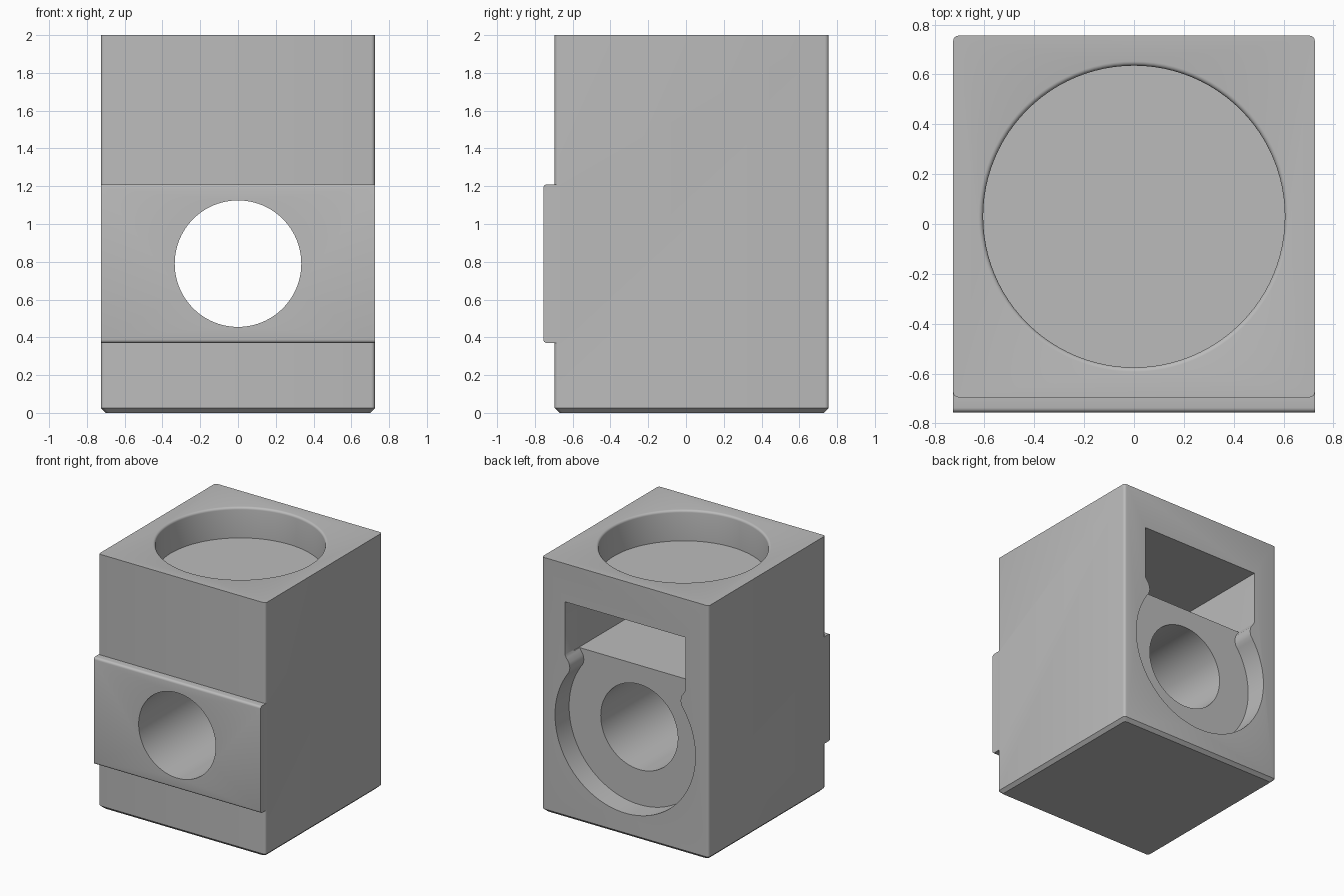
import bpy, bmesh, math
from mathutils import Vector

if "Cube" in bpy.data.objects:
    bpy.data.objects.remove(bpy.data.objects["Cube"], do_unlink=True)

grey = bpy.data.materials.new("plain grey")
grey.use_nodes = True
COLOUR = (0.5, 0.5, 0.5, 1)
grey.diffuse_color = COLOUR
grey.node_tree.nodes["Principled BSDF"].inputs["Base Color"].default_value = COLOUR

W, FRONT, BACK, TOP = 0.725, -0.695, 0.755, 2.0
MID = (FRONT + BACK) / 2
HOLE_Z = 0.79


def finish(bm, name):
    bmesh.ops.recalc_face_normals(bm, faces=bm.faces)
    mesh = bpy.data.meshes.new(name)
    bm.to_mesh(mesh)
    bm.free()
    mesh.materials.append(grey)
    obj = bpy.data.objects.new(name, mesh)
    bpy.context.collection.objects.link(obj)
    return obj


def box(x, y0, y1, z0, z1):
    bm = bmesh.new()
    bmesh.ops.create_cube(bm, size=1)
    for v in bm.verts:
        v.co = Vector((v.co.x * 2 * x, y0 + (v.co.y + 0.5) * (y1 - y0),
                       z0 + (v.co.z + 0.5) * (z1 - z0)))
    return bm


def prism(name, outline, y0, y1):
    """Extrude an x-z outline along y."""
    bm = bmesh.new()
    face = bm.faces.new([bm.verts.new((x, y0, z)) for x, z in outline])
    new = bmesh.ops.extrude_face_region(bm, geom=[face])["geom"]
    bmesh.ops.translate(bm, vec=(0, y1 - y0, 0),
                        verts=[g for g in new if isinstance(g, bmesh.types.BMVert)])
    return finish(bm, name)


def arc(radius, start, end, steps, cz=HOLE_Z):
    return [(radius * math.cos(a), cz + radius * math.sin(a))
            for a in (start + (end - start) * i / steps for i in range(steps + 1))]


def combine(target, other, operation):
    mod = target.modifiers.new(other.name, 'BOOLEAN')
    mod.object, mod.operation, mod.solver = other, operation, 'EXACT'
    bpy.context.view_layer.objects.active = target
    bpy.ops.object.modifier_apply(modifier=mod.name)
    bpy.data.objects.remove(other, do_unlink=True)


# Main block: rounded upright edges and a chamfered foot
bm = box(W, FRONT, BACK, 0.025, TOP)
upright = [e for e in bm.edges if abs(e.verts[0].co.z - e.verts[1].co.z) > 1]
bmesh.ops.bevel(bm, geom=upright, offset=0.02, segments=4, profile=0.5, affect='EDGES')
foot = min(bm.faces, key=lambda f: f.calc_center_median().z)
new = bmesh.ops.extrude_face_region(bm, geom=[foot])["geom"]
bm.faces.remove(foot)
shrink = 1 - 0.025 / W
for v in (g for g in new if isinstance(g, bmesh.types.BMVert)):
    v.co = Vector((v.co.x * shrink, MID + (v.co.y - MID) * shrink, 0))
block = finish(bm, "valve_block")

# Raised band across the front, with softened long edges
bm = box(W, -0.755, FRONT + 0.03, 0.37, 1.21)
front_edges = [e for e in bm.edges if all(v.co.y < -0.75 for v in e.verts)
               and abs(e.verts[0].co.x - e.verts[1].co.x) > 1]
bmesh.ops.bevel(bm, geom=front_edges, offset=0.018, segments=4, profile=0.5, affect='EDGES')
combine(block, finish(bm, "front_band"), 'UNION')

# Round recess in the top, with a filleted rim
rim = [(0.605 + 0.018 * (1 - math.cos(a)), TOP - 0.018 + 0.018 * math.sin(a))
       for a in (math.pi / 2 * i / 4 for i in range(5))]
profile = [(0, 1.76), (0.605, 1.76)] + rim + [(0.623, 2.1), (0, 2.1)]
bm = bmesh.new()
verts = [bm.verts.new((r, MID, z)) for r, z in profile]
edges = [bm.edges.new(pair) for pair in zip(verts, verts[1:])]
bmesh.ops.spin(bm, geom=verts + edges, cent=(0, MID, 0), axis=(0, 0, 1),
               angle=math.tau, steps=96)
bmesh.ops.remove_doubles(bm, verts=bm.verts, dist=0.0005)
combine(block, finish(bm, "top_recess"), 'DIFFERENCE')

# Keyhole recess in the back: large circle, rounded shoulders, square slot above
slot = 0.525
shoulder = [(0.508, 1.128), (0.489, 1.155), (0.481, 1.19), (0.489, 1.23),
            (0.512, 1.262), (slot, 1.285), (slot, 1.70)]
circle = arc(0.61, math.pi - 0.54, math.tau + 0.54, 72)
outline = circle + shoulder + [(-x, z) for x, z in reversed(shoulder)]
combine(block, prism("back_recess", outline, 0.58, 0.9), 'DIFFERENCE')

# Deep pocket above the shelf
pocket = [(-slot, 1.275), (slot, 1.275), (slot, 1.70), (-slot, 1.70)]
combine(block, prism("back_pocket", pocket, -0.5, 0.65), 'DIFFERENCE')

# Bore straight through from front to back
bore = arc(0.335, 0, math.tau, 96)[:-1]
combine(block, prism("through_bore", bore, -1, 0.7), 'DIFFERENCE')

# Smooth curves, crisp edges
bpy.ops.object.select_all(action='DESELECT')
block.select_set(True)
bpy.context.view_layer.objects.active = block
bpy.ops.object.shade_smooth_by_angle(angle=math.radians(30))
